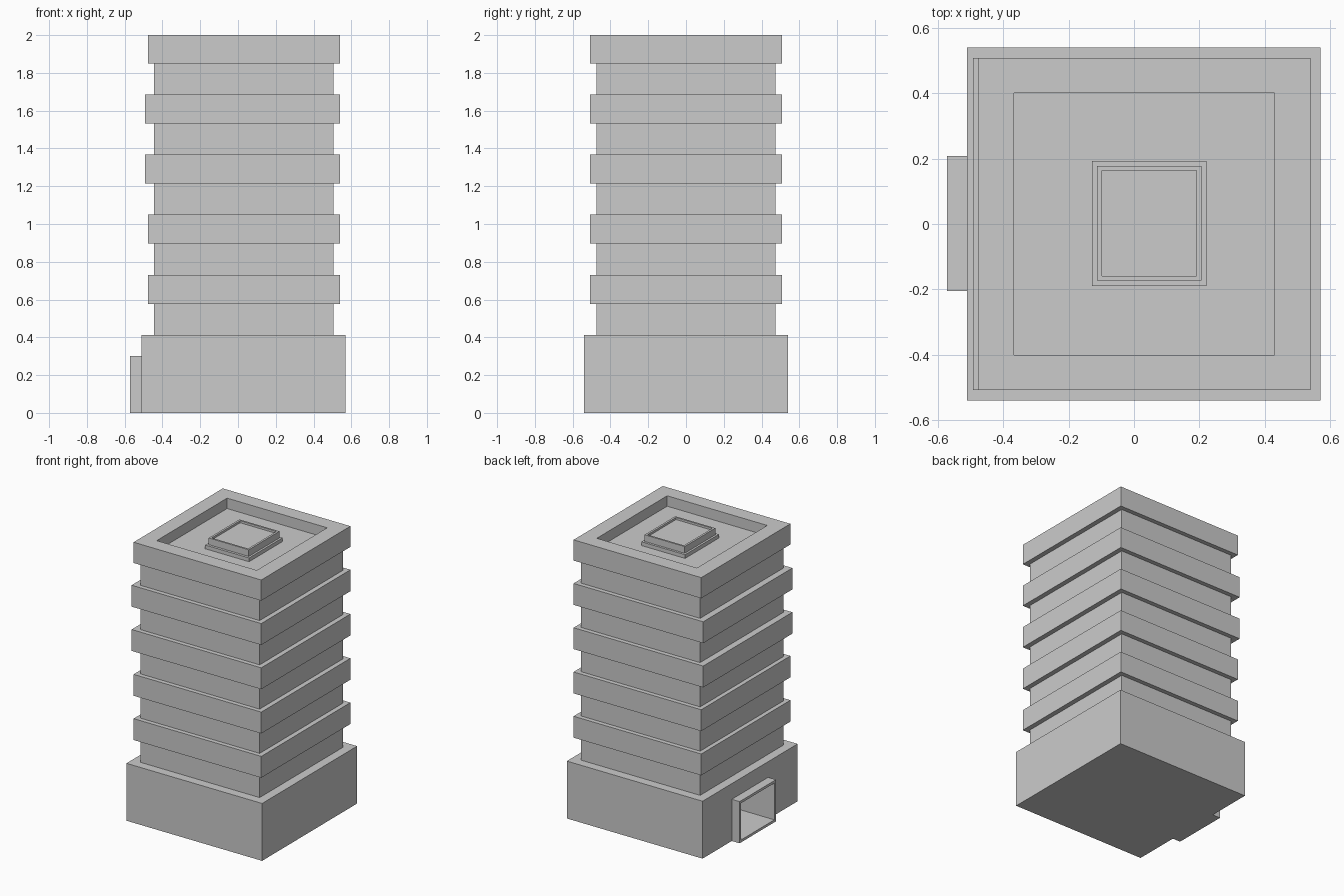
import bpy, bmesh

if "Cube" in bpy.data.objects:
    bpy.data.objects.remove(bpy.data.objects["Cube"])


def stack(name, rings):
    """Closed solid from rectangular rings (x0, x1, y0, y1, z), capped at both ends."""
    bm = bmesh.new()
    loops = [[bm.verts.new(p) for p in ((x0, y0, z), (x1, y0, z), (x1, y1, z), (x0, y1, z))]
             for x0, x1, y0, y1, z in rings]
    for a, b in zip(loops, loops[1:]):
        for i in range(4):
            j = (i + 1) % 4
            bm.faces.new((a[i], a[j], b[j], b[i]))
    bm.faces.new(loops[0][::-1])
    bm.faces.new(loops[-1])
    bmesh.ops.recalc_face_normals(bm, faces=bm.faces)
    mesh = bpy.data.meshes.new(name)
    bm.to_mesh(mesh)
    bm.free()
    ob = bpy.data.objects.new(name, mesh)
    bpy.context.collection.objects.link(ob)
    return ob


def box(name, x0, x1, y0, y1, z0, z1):
    return stack(name, [(x0, x1, y0, y1, z0), (x0, x1, y0, y1, z1)])


# Ground floor and projecting doorway, both cut by one deep opening
base = box("ground_floor", -0.51, 0.57, -0.54, 0.54, 0, 0.413)
porch = box("entrance_surround", -0.572, -0.51, -0.205, 0.208, 0, 0.30)
opening = box("entrance_cutter", -0.70, -0.20, -0.187, 0.19, 0.018, 0.282)
opening.hide_render = True
opening.hide_viewport = True
opening.display_type = 'WIRE'
for part in (base, porch):
    cut = part.modifiers.new("doorway", 'BOOLEAN')
    cut.operation = 'DIFFERENCE'
    cut.solver = 'EXACT'
    cut.object = opening

# Alternating recessed window storeys and projecting bands
bottom = 0.413
for i, left in enumerate((-0.476, -0.476, -0.492, -0.492, -0.476)):
    z0 = 0.577 + i * 0.3185
    z1 = z0 + 0.154
    box(f"window_storey_{i + 1}", -0.445, 0.505, -0.475, 0.475, bottom, z0)
    if i < 4:
        box(f"floor_band_{i + 1}", left, 0.54, -0.507, 0.507, z0, z1)
    bottom = z1

# Top band forms the parapet around a sunken roof
outer = (-0.476, 0.54, -0.507, 0.507)
inner = (-0.367, 0.43, -0.40, 0.40)
stack("roof_parapet", [outer + (z0,), outer + (2.0,), inner + (2.0,), inner + (1.925,)])

# Stepped rooftop unit with a shallow sunken lid
ledge = (-0.128, 0.221, -0.19, 0.193)
body = (-0.113, 0.206, -0.172, 0.177)
lid = (-0.098, 0.191, -0.159, 0.164)
stack("rooftop_unit", [ledge + (1.925,), ledge + (1.952,), body + (1.952,),
                       body + (2.0,), lid + (2.0,), lid + (1.985,)])
